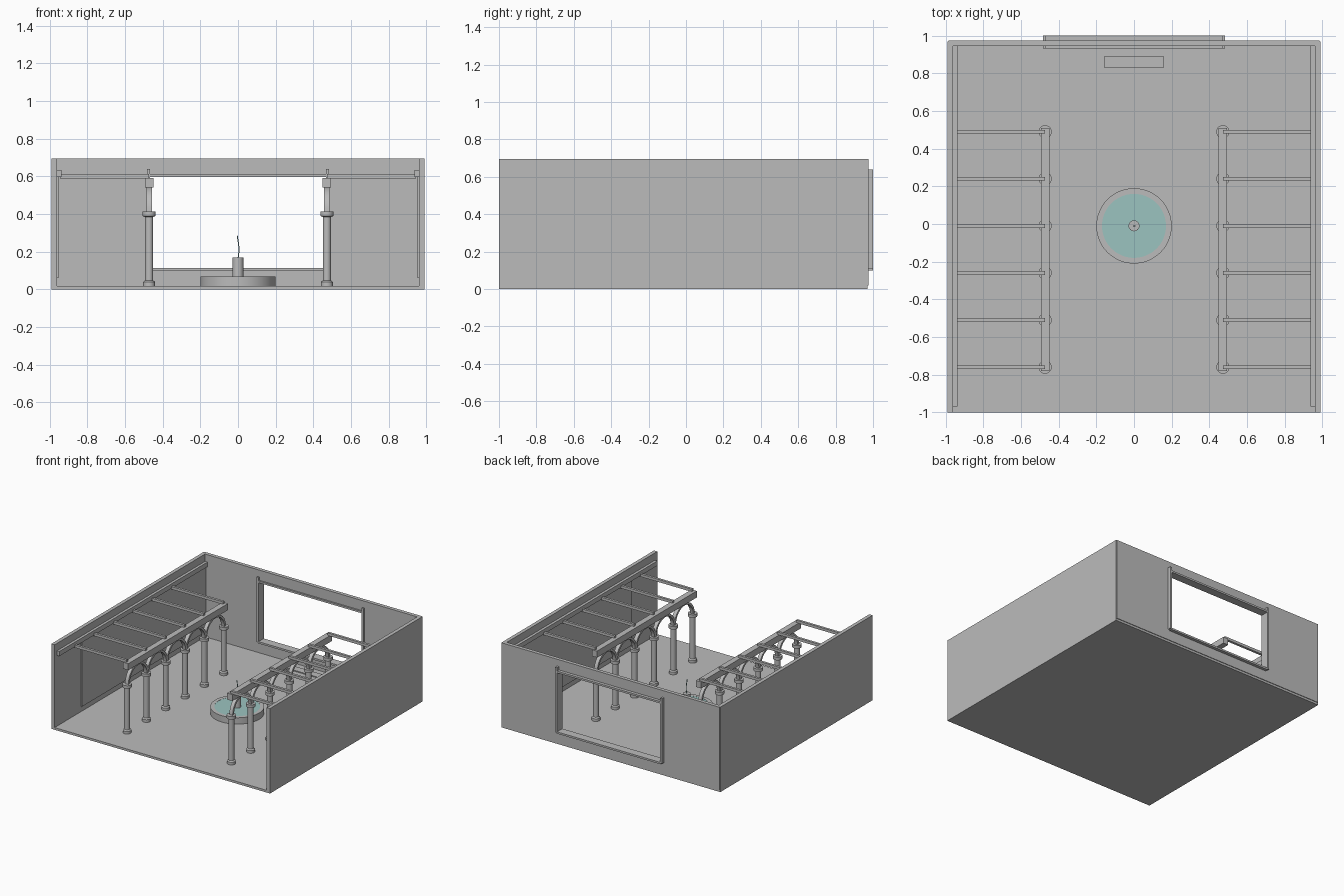
import bpy, bmesh, math
from mathutils import Vector

cube = bpy.data.objects.get("Cube")
if cube:
    bpy.data.objects.remove(cube, do_unlink=True)


def material(name, rgb):
    m = bpy.data.materials.new(name)
    m.use_nodes = True
    m.diffuse_color = (*rgb, 1)
    m.node_tree.nodes["Principled BSDF"].inputs["Base Color"].default_value = (*rgb, 1)
    return m


STONE = material("grey stone", (0.5, 0.5, 0.5))
WATER = material("teal water", (0.33, 0.55, 0.53))


def finish(name, bm, mat, smooth=False):
    bmesh.ops.recalc_face_normals(bm, faces=bm.faces)
    me = bpy.data.meshes.new(name)
    bm.to_mesh(me)
    bm.free()
    me.materials.append(mat)
    ob = bpy.data.objects.new(name, me)
    bpy.context.collection.objects.link(ob)
    if smooth:
        bpy.ops.object.select_all(action="DESELECT")
        ob.select_set(True)
        bpy.context.view_layer.objects.active = ob
        bpy.ops.object.shade_smooth_by_angle(angle=math.radians(35))
    return ob


def box(name, x, y, z, mat=STONE):
    """Box from (min, max) ranges."""
    bm = bmesh.new()
    bmesh.ops.create_cube(bm, size=1)
    for v in bm.verts:
        v.co = [r[0] if c < 0 else r[1] for c, r in zip(v.co, (x, y, z))]
    return finish(name, bm, mat)


def lathe(name, profile, centre, sides, mat=STONE):
    """Revolve (radius, height) points that start and end on the axis."""
    bm = bmesh.new()
    vs = [bm.verts.new((r, 0, z)) for r, z in profile]
    es = [bm.edges.new(p) for p in zip(vs, vs[1:])]
    bmesh.ops.spin(bm, geom=vs + es, axis=(0, 0, 1), cent=(0, 0, 0),
                   angle=math.tau, steps=sides)
    bmesh.ops.remove_doubles(bm, verts=bm.verts, dist=1e-5)
    bmesh.ops.translate(bm, verts=bm.verts, vec=Vector((*centre, 0)))
    return finish(name, bm, mat, True)


def arch(name, x, y, z, outer, inner, half, steps=16):
    """Half ring with a rectangular section, spanning along y."""
    bm = bmesh.new()
    rings = []
    for i in range(steps + 1):
        a = math.pi * i / steps
        rings.append([bm.verts.new((x + s, y + r * math.cos(a), z + r * math.sin(a)))
                      for s, r in ((-half, inner), (half, inner), (half, outer), (-half, outer))])
    for a, b in zip(rings, rings[1:]):
        for k in range(4):
            bm.faces.new((a[k], a[(k + 1) % 4], b[(k + 1) % 4], b[k]))
    bm.faces.new(rings[0])
    bm.faces.new(rings[-1])
    return finish(name, bm, STONE, True)


def span(side, a, b):
    return tuple(sorted((side * a, side * b)))


# Floor and back wall with a wide opening
box("floor", (-0.99, 0.99), (-1, 0.97), (0, 0.018))
BACK = (0.945, 0.975)
box("back_wall_sill", (-0.47, 0.47), BACK, (0.018, 0.105))
box("back_wall_header", (-0.47, 0.47), BACK, (0.61, 0.695))

# Window frame
FRAME = (0.932, 1.0)
box("frame_bottom", (-0.47, 0.47), FRAME, (0.1, 0.115))
box("frame_top", (-0.47, 0.47), FRAME, (0.597, 0.612))

# Threshold slab by the window
box("threshold_slab", (-0.16, 0.16), (0.83, 0.89), (0.016, 0.026))

COLUMN_Y = [-0.76 + 0.25 * i for i in range(6)]
COLUMN = [(0, 0.018), (0.032, 0.018), (0.032, 0.04), (0.022, 0.048), (0.022, 0.385),
          (0.035, 0.39), (0.035, 0.415), (0, 0.415)]

for side, tag in ((1, "left"), (-1, "right")):
    # Walls, wall panel and ledge
    box(f"{tag}_wall", span(side, 0.96, 0.99), (-1, 0.97), (0.018, 0.695))
    box(f"{tag}_back_wall", span(side, 0.47, 0.985), BACK, (0.018, 0.695))
    box(f"{tag}_wall_panel", span(side, 0.952, 0.962), (-0.66, 0.945), (0.06, 0.6))
    box(f"{tag}_wall_ledge", span(side, 0.938, 0.963), (-0.97, 0.945), (0.597, 0.635))
    box(f"{tag}_frame_post", span(side, 0.467, 0.484), FRAME, (0.108, 0.64))

    # Colonnade
    x = side * 0.472
    for y in COLUMN_Y:
        lathe(f"{tag}_column", COLUMN, (x, y), 20)
        box(f"{tag}_rafter", span(side, 0.472, 0.945), (y - 0.01, y + 0.01), (0.59, 0.612))
    for y in COLUMN_Y[:-1]:
        arch(f"{tag}_arch", x, y + 0.125, 0.415, 0.13, 0.112, 0.015)
    box(f"{tag}_beam", span(side, 0.448, 0.495), (-0.78, 0.51), (0.54, 0.593))

# Fountain
CENTRE = (0, -0.01)
lathe("fountain_basin", [(0, 0.018), (0.2, 0.018), (0.2, 0.07), (0.17, 0.07),
                         (0.17, 0.06), (0, 0.06)], CENTRE, 48)
lathe("fountain_water", [(0, 0.06), (0.17, 0.06), (0.17, 0.069), (0, 0.069)], CENTRE, 48, WATER)
lathe("fountain_post", [(0, 0.06), (0.029, 0.06), (0.029, 0.17), (0, 0.17)], CENTRE, 24)

# Thin wavy water jet
curve = bpy.data.curves.new("water_jet", "CURVE")
curve.dimensions = "3D"
curve.bevel_depth = 0.003
curve.bevel_resolution = 1
curve.use_fill_caps = True
line = curve.splines.new("POLY")
line.points.add(8)
for i, p in enumerate(line.points):
    t = i / 8
    p.co = (0.005 * math.sin(t * 4), -0.01, 0.165 + 0.12 * t, 1)
curve.materials.append(WATER)
bpy.context.collection.objects.link(bpy.data.objects.new("water_jet", curve))
